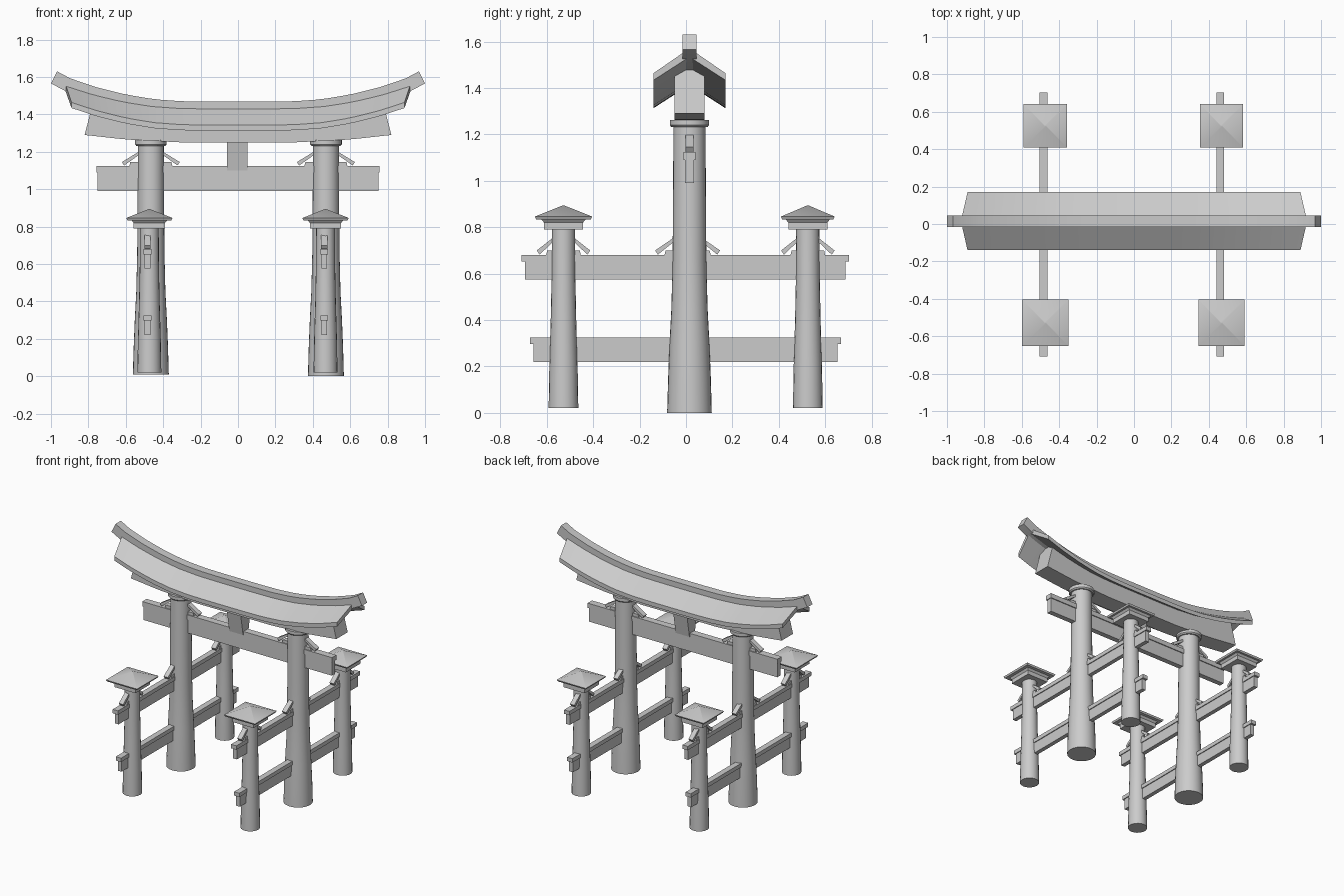
import bpy, bmesh, math

if "Cube" in bpy.data.objects:
    bpy.data.objects.remove(bpy.data.objects["Cube"])

CY = 0.015  # depth centre of the gate and roof


def finish(name, bm, angle=35):
    bmesh.ops.recalc_face_normals(bm, faces=bm.faces)
    me = bpy.data.meshes.new(name)
    bm.to_mesh(me)
    bm.free()
    ob = bpy.data.objects.new(name, me)
    bpy.context.collection.objects.link(ob)
    bpy.ops.object.select_all(action='DESELECT')
    ob.select_set(True)
    bpy.context.view_layer.objects.active = ob
    bpy.ops.object.shade_smooth_by_angle(angle=math.radians(angle))
    return ob


def loft(name, rings):
    # skin a list of equal-length closed rings and cap both ends
    bm = bmesh.new()
    vs = [[bm.verts.new(p) for p in r] for r in rings]
    n = len(rings[0])
    for a, b in zip(vs, vs[1:]):
        for i in range(n):
            j = (i + 1) % n
            bm.faces.new((a[i], a[j], b[j], b[i]))
    bm.faces.new(vs[0])
    bm.faces.new(vs[-1])
    return finish(name, bm)


def column(name, x, y, profile, n=24):
    return loft(name, [[(x + r * math.cos(2 * math.pi * i / n),
                         y + r * math.sin(2 * math.pi * i / n), z)
                        for i in range(n)] for r, z in profile])


def square_stack(name, x, y, profile):
    return loft(name, [[(x + sx * hx, y + sy * hy, z)
                        for sx, sy in ((-1, -1), (1, -1), (1, 1), (-1, 1))]
                       for hx, hy, z in profile])


def box(name, c, s):
    return square_stack(name, c[0], c[1], [(s[0] / 2, s[1] / 2, c[2] - s[2] / 2),
                                           (s[0] / 2, s[1] / 2, c[2] + s[2] / 2)])


def braces(name, x, y, z, axis, start, end, width):
    # sloping wedge and its foot plate on both sides of a post
    rise = 0.055
    for s in (-1, 1):
        bar = [(start, rise), (start, rise + 0.018), (end, 0.018), (end - 0.012, 0)]
        foot = [(start - 0.02, -0.003), (start - 0.02, 0.018),
                (end - 0.045, 0.018), (end - 0.04, -0.003)]
        for part, pts in (("wedge", bar), ("foot", foot)):
            rings = []
            for w in (-width / 2, width / 2):
                if axis == 'x':
                    rings.append([(x + s * u, y + w, z + v) for u, v in pts])
                else:
                    rings.append([(x + w, y + s * u, z + v) for u, v in pts])
            loft(name + "_" + part, rings)


# curve of the ridge top and lintel bottom along x
RIDGE = [(0, 1.468), (.15, 1.468), (.3, 1.470), (.45, 1.481), (.6, 1.506),
         (.75, 1.543), (.89, 1.589), (.967, 1.63)]
SOFFIT = [(0, 1.25), (.3, 1.25), (.6, 1.266), (.82, 1.29)]


def interp(tab, x):
    x = abs(x)
    for (a, za), (b, zb) in zip(tab, tab[1:]):
        if x <= b:
            return za + (zb - za) * (x - a) / (b - a)
    return tab[-1][1]


def stations(end, n=28):
    return [end * (2 * i / n - 1) for i in range(n + 1)]


# roof slabs, ends slanting outward to the ridge
section = [(-.155, -.155), (-.155, -.125), (0, -.018), (.155, -.125), (.155, -.155), (0, -.055)]
loft("roof", [[(x * (1 + .04 * (1 - abs(y) / .155)), CY + y, interp(RIDGE, x) + dz)
               for y, dz in section] for x in stations(.89)])

# ridge beam with raked ends
loft("ridge_beam", [[(x * k, CY + y, interp(RIDGE, x) + dz)
                     for y, dz, k in ((-.03, -.065, 1.034), (-.03, 0, 1),
                                      (.03, 0, 1), (.03, -.065, 1.034))]
                    for x in stations(.967)])

# curved lintel under the roof
loft("upper_lintel", [[(x, CY - .065, interp(SOFFIT, x)), (x, CY + .065, interp(SOFFIT, x)),
                       (x * .94, CY + .065, interp(RIDGE, x) - .085),
                       (x * .94, CY - .065, interp(RIDGE, x) - .085)]
                      for x in stations(.82)])

# tie beam and its cap
box("tie_beam", (0, CY, 1.04), (1.49, .036, .10))
box("tie_beam_cap", (0, CY, 1.107), (1.515, .05, .034))
box("tie_beam_face", (0, CY, 1.045), (1.505, .037, .11))

# central plaque strut, wider at the top
square_stack("centre_plaque", -.004, CY, [(.055, .03, 1.10), (.055, .06, 1.27)])

for side, x in (("left", -.466), ("right", .47)):
    # main pillar with collar
    column(side + "_main_pillar", x, CY,
           [(.096, 0 if x > 0 else .01), (.092, .15), (.086, .3), (.078, .45),
            (.073, .65), (.071, .9), (.069, 1.25)], 28)
    column(side + "_pillar_collar", x, CY, [(.078, 1.232), (.085, 1.24), (.085, 1.262)], 28)
    braces(side + "_tie_brace", x, CY, 1.127, 'x', .065, .155, .036)

    # side rails running front to back
    bx = -.484 if x < 0 else .461
    for level, z0, z1, half in (("lower", .22, .325, .67), ("upper", .575, .68, .705)):
        box(f"{side}_{level}_rail", (bx, -.003, (z0 + z1) / 2 - .005),
            (.03, 2 * half - .03, z1 - z0 - .01))
        box(f"{side}_{level}_rail_cap", (bx, -.003, z1 - .014), (.042, 2 * half, .028))
    braces(side + "_rail_brace", bx, CY - .008, .682, 'y', .06, .14, .034)

    # small posts front and back with hipped caps
    for end, y, h in (("front", -.528, .124), ("back", .525, .116)):
        px = -.474 if x < 0 else .468
        name = f"{side}_{end}_post"
        column(name, px, y, [(.064, .02), (.061, .2), (.055, .4), (.051, .6), (.05, .80)], 20)
        square_stack(name + "_block", px, y, [(.084, .084, .79), (.084, .084, .82), (.10, .10, .84)])
        square_stack(name + "_roof", px, y, [(h - .006, h - .006, .834), (h, h, .846),
                                             (.003, .003, .894)])
        braces(name + "_brace", bx, y, .682, 'y', .045, .115, .034)
